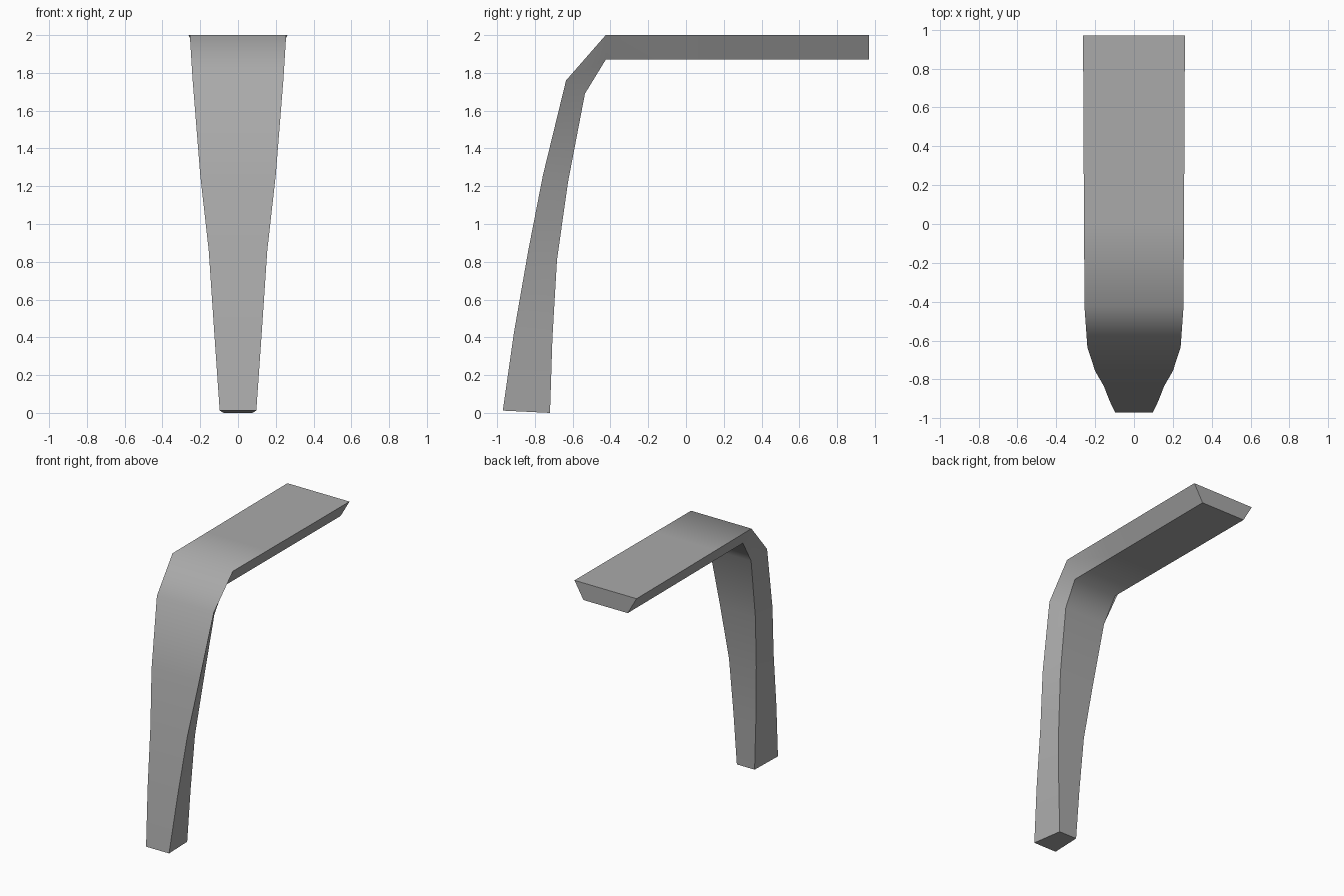
import bpy
import bmesh

cube = bpy.data.objects.get("Cube")
if cube:
    bpy.data.objects.remove(cube, do_unlink=True)

# Plain grey material
grey = bpy.data.materials.new("plain grey")
grey.use_nodes = True
colour = (0.4, 0.4, 0.4, 1)
grey.diffuse_color = colour
grey.node_tree.nodes["Principled BSDF"].inputs["Base Color"].default_value = colour

# Stations from foot to arm tip: outer (half width, y, z), inner (half width, y, z)
stations = [
    ((0.097, -0.97, 0.012), (0.075, -0.72, 0.0)),
    ((0.126, -0.91, 0.43), (0.095, -0.707, 0.4)),
    ((0.155, -0.835, 0.86), (0.115, -0.683, 0.81)),
    ((0.20, -0.757, 1.26), (0.148, -0.625, 1.22)),
    ((0.24, -0.635, 1.76), (0.175, -0.535, 1.69)),
    ((0.255, -0.425, 2.0), (0.183, -0.425, 1.87)),
    ((0.257, 0.0, 2.0), (0.184, 0.0, 1.87)),
    ((0.26, 0.45, 2.0), (0.186, 0.45, 1.87)),
    ((0.262, 0.97, 2.0), (0.187, 0.97, 1.87)),
]

# Bent arm: a mirrored trapezoid section swept through the stations
bm = bmesh.new()
rings = []
for (ow, oy, oz), (iw, iy, iz) in stations:
    corners = [(-ow, oy, oz), (ow, oy, oz), (iw, iy, iz), (-iw, iy, iz)]
    rings.append([bm.verts.new(c) for c in corners])
for a, b in zip(rings, rings[1:]):
    for i in range(4):
        j = (i + 1) % 4
        bm.faces.new((a[i], a[j], b[j], b[i]))
        # Long corner edges stay crisp
        bm.edges.get((a[i], b[i])).smooth = False
for ring in (rings[0], rings[-1]):
    cap = bm.faces.new(ring)
    for edge in cap.edges:
        edge.smooth = False
bmesh.ops.recalc_face_normals(bm, faces=bm.faces)
for face in bm.faces:
    face.smooth = True

mesh = bpy.data.meshes.new("bent_arm")
bm.to_mesh(mesh)
bm.free()
mesh.materials.append(grey)
arm = bpy.data.objects.new("bent_arm", mesh)
bpy.context.collection.objects.link(arm)
